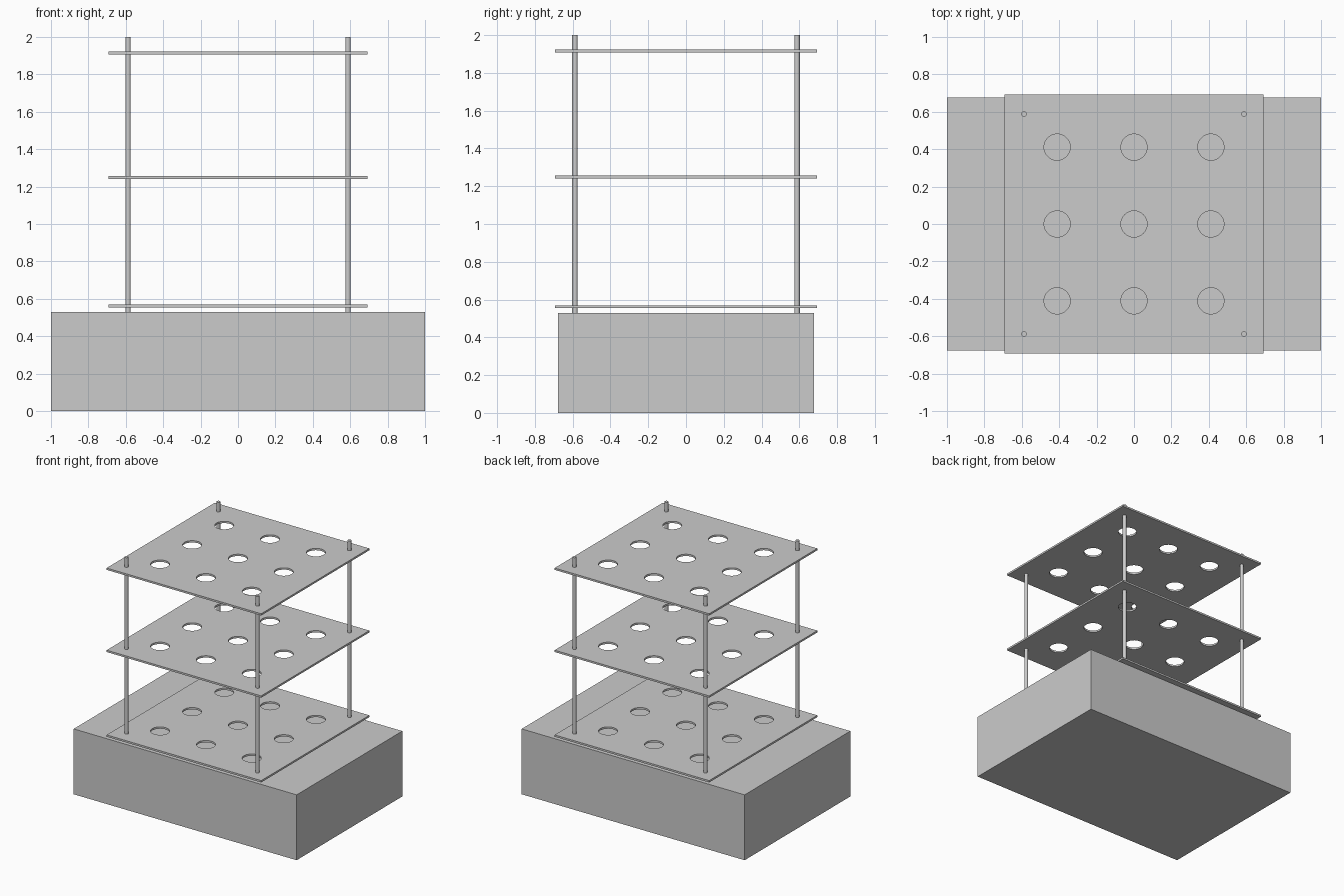
import bpy
import bmesh
from mathutils import Matrix

if "Cube" in bpy.data.objects:
    bpy.data.objects.remove(bpy.data.objects["Cube"])

BASE_TOP = 0.53
PLATE = 1.386          # side of each square shelf
THICK = 0.015
HOLE_POS = (-0.411, 0.0, 0.411)
ROD_POS = 0.588


def select_only(obj):
    bpy.ops.object.select_all(action='DESELECT')
    obj.select_set(True)
    bpy.context.view_layer.objects.active = obj


def box(name, size, loc):
    bpy.ops.mesh.primitive_cube_add(size=1, location=loc)
    obj = bpy.context.object
    obj.name = name
    obj.scale = size
    bpy.ops.object.transform_apply(location=False, rotation=False, scale=True)
    return obj


# Solid base block
box("base_block", (2.0, 1.354, BASE_TOP), (0, 0, BASE_TOP / 2))

# Nine-hole cutter shared by all shelves
bm = bmesh.new()
for x in HOLE_POS:
    for y in HOLE_POS:
        bmesh.ops.create_cone(bm, cap_ends=True, segments=48, radius1=0.07, radius2=0.07,
                              depth=0.2, matrix=Matrix.Translation((x, y, 0)))
mesh = bpy.data.meshes.new("hole_cutter")
bm.to_mesh(mesh)
bm.free()
cutter = bpy.data.objects.new("hole_cutter", mesh)
bpy.context.collection.objects.link(cutter)
cutter.hide_render = True

# Perforated shelves
for name, z in (("lower_shelf", 0.562), ("middle_shelf", 1.249), ("upper_shelf", 1.915)):
    shelf = box(name, (PLATE, PLATE, THICK), (0, 0, z))
    cutter.location.z = z
    cut = shelf.modifiers.new("holes", 'BOOLEAN')
    cut.operation = 'DIFFERENCE'
    cut.solver = 'EXACT'
    cut.object = cutter
    select_only(shelf)
    bpy.context.view_layer.update()
    bpy.ops.object.modifier_apply(modifier=cut.name)
    bpy.ops.object.shade_smooth_by_angle()
bpy.data.objects.remove(cutter, do_unlink=True)

# Corner rods
for sx, side in ((-1, "left"), (1, "right")):
    for sy, end in ((-1, "front"), (1, "back")):
        bpy.ops.mesh.primitive_cylinder_add(vertices=32, radius=0.0145, depth=2.0 - BASE_TOP,
                                            location=(sx * ROD_POS, sy * ROD_POS, (2.0 + BASE_TOP) / 2))
        rod = bpy.context.object
        rod.name = f"{end}_{side}_rod"
        bpy.ops.object.shade_smooth_by_angle()
